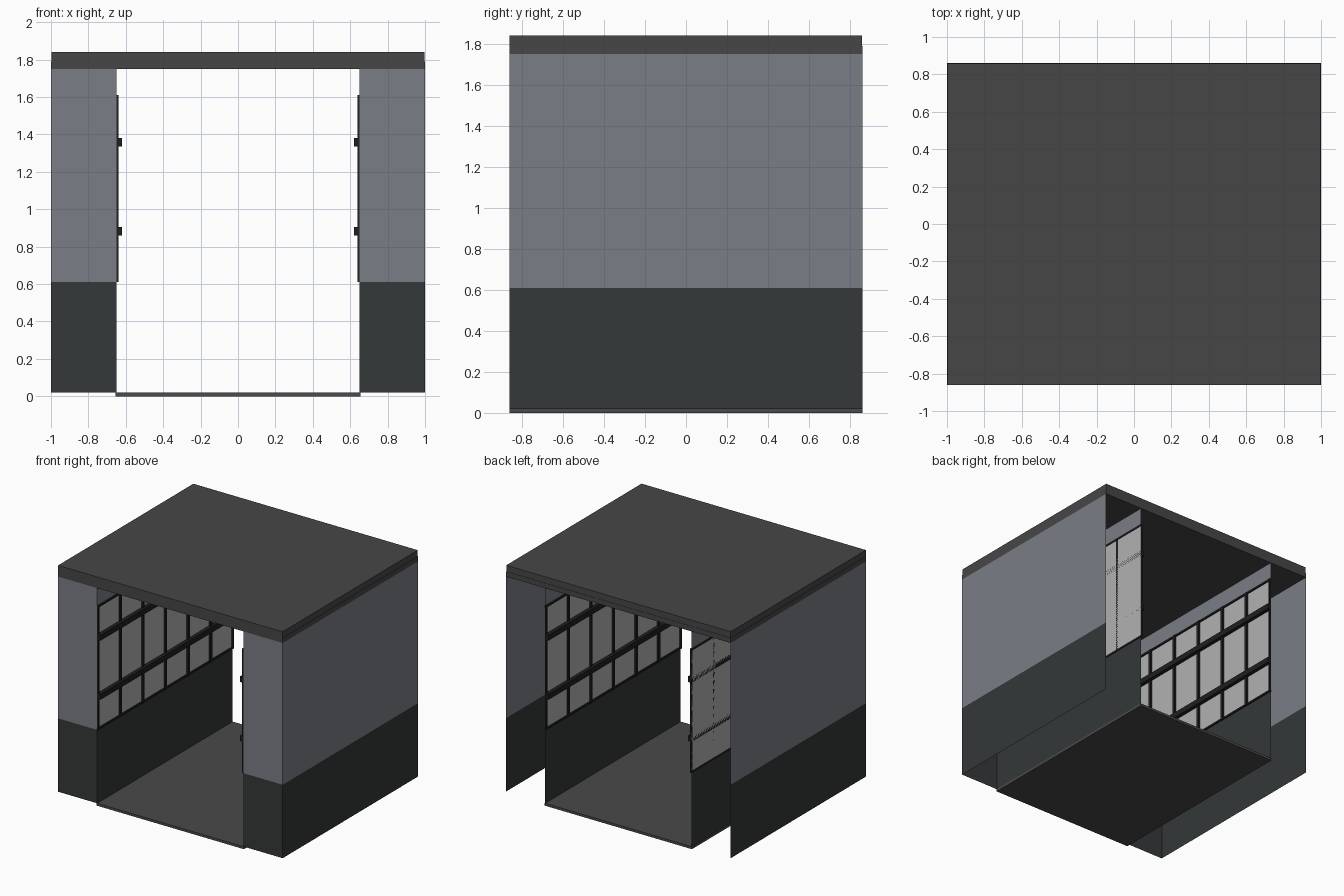
import bpy

if "Cube" in bpy.data.objects:
    bpy.data.objects.remove(bpy.data.objects["Cube"])

X, XI, Y = 1.0, 0.65, 0.86          # outer wall, inner wall, half length
Z0, ZS, ZH, ZC = 0.02, 0.61, 1.61, 1.75   # floor, sill, header, ceiling


def mat(name, r, g, b):
    m = bpy.data.materials.new(name)
    m.diffuse_color = (r, g, b, 1)
    m.use_nodes = True
    m.node_tree.nodes["Principled BSDF"].inputs["Base Color"].default_value = m.diffuse_color
    return m


LOWER = mat("dark_base", 0.035, 0.040, 0.041)
UPPER = mat("grey_wall", 0.195, 0.21, 0.24)
ROOF = mat("roof_grey", 0.062, 0.062, 0.062)
FLOOR = mat("floor_grey", 0.07, 0.067, 0.069)
PANE = mat("pale_pane", 0.44, 0.44, 0.44)
BAR = mat("black_bar", 0.014, 0.014, 0.014)


def mesh(name, verts, faces, m):
    me = bpy.data.meshes.new(name)
    me.from_pydata(verts, [], faces)
    me.materials.append(m)
    ob = bpy.data.objects.new(name, me)
    bpy.context.collection.objects.link(ob)
    return ob


def box(name, x0, x1, y0, y1, z0, z1, m):
    x0, x1 = sorted((x0, x1))
    v = [(x, y, z) for z in (z0, z1) for x, y in ((x0, y0), (x1, y0), (x1, y1), (x0, y1))]
    f = [(3, 2, 1, 0), (4, 5, 6, 7), (0, 1, 5, 4), (1, 2, 6, 5), (2, 3, 7, 6), (3, 0, 4, 7)]
    return mesh(name, v, f, m)


def sheet(name, a, b, z0, z1, m):
    """Single vertical sheet from plan point a to plan point b."""
    v = [(*a, z0), (*b, z0), (*b, z1), (*a, z1)]
    return mesh(name, v, [(0, 1, 2, 3)], m)


# floor and two-layer roof
box("floor", -XI - 0.005, XI + 0.005, -Y, Y, 0, Z0, FLOOR)
box("ceiling_slab", -X, X, -Y, Y, ZC, 1.79, ROOF)
box("roof_slab", -X + 0.002, X - 0.002, -Y, Y - 0.002, 1.79, 1.84, ROOF)

for side, s in (("right", 1), ("left", -1)):
    # outer side wall and front pier, back left open
    for part, z0, z1, m in (("base", Z0, ZS, LOWER), ("upper", ZS, ZC, UPPER)):
        o0, o1 = (s * X, -s * Y), (s * X, s * Y)
        sheet(f"{side}_outer_{part}", o0, o1, z0, z1, m)
        px = sorted((s * XI, s * X))
        sheet(f"{side}_front_{part}", (px[0], -Y), (px[1], -Y), z0, z1, m)

    # inner wall: base, window pane, header (facing the room)
    i0, i1 = (s * XI, s * Y), (s * XI, -s * Y)
    sheet(f"{side}_inner_base", i0, i1, Z0, ZS, LOWER)
    sheet(f"{side}_inner_header", i0, i1, ZH, ZC, UPPER)
    sheet(f"{side}_window_pane", i0, i1, ZS, ZH, PANE)

    # thin sill and head strips
    for part, z in (("sill", ZS), ("head", ZH - 0.015)):
        box(f"{side}_{part}", s * (XI + 0.005), s * (XI - 0.01), -Y, Y, z, z + 0.015, BAR)
    # heavy horizontal rails
    for k, z in enumerate((0.86, 1.335)):
        box(f"{side}_rail_{k}", s * XI, s * (XI - 0.03), -Y, Y, z, z + 0.045, BAR)
    # slim vertical bars
    for k in range(7):
        y = -Y + k * 2 * Y / 6
        box(f"{side}_bar_{k}", s * XI, s * (XI - 0.012),
            max(y - 0.012, -Y), min(y + 0.012, Y), ZS, ZH, BAR)
